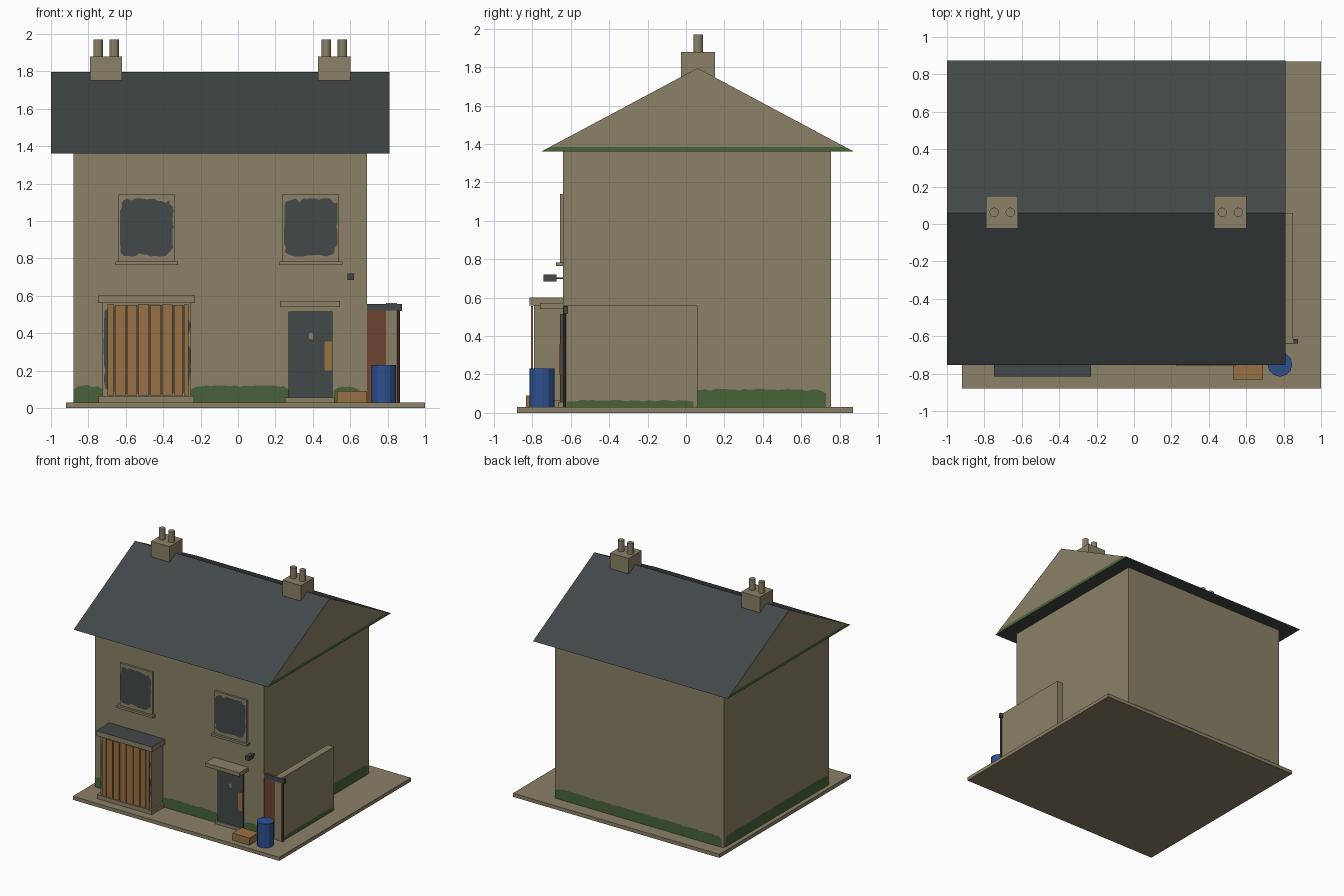
import bpy, bmesh, math, random
from mathutils import Vector

random.seed(4)
cube = bpy.data.objects.get("Cube")
if cube:
    bpy.data.objects.remove(cube, do_unlink=True)


def material(name, rgb):
    lin = [((c / 255 + 0.055) / 1.055) ** 2.4 for c in rgb]
    m = bpy.data.materials.new(name)
    m.use_nodes = True
    m.diffuse_color = (*lin, 1)
    m.node_tree.nodes["Principled BSDF"].inputs["Base Color"].default_value = (*lin, 1)
    return m


STONE = material("sandy stone", (139, 129, 103))
SLATE = material("dark slate", (66, 72, 73))
MOSS = material("moss green", (72, 100, 56))
WOOD = material("orange wood", (152, 113, 68))
RUST = material("red brown", (110, 68, 48))
BLUE = material("barrel blue", (45, 80, 143))


def finish(name, bm, *mats):
    me = bpy.data.meshes.new(name)
    bm.normal_update()
    bm.to_mesh(me)
    bm.free()
    for m in mats:
        me.materials.append(m)
    ob = bpy.data.objects.new(name, me)
    bpy.context.collection.objects.link(ob)
    return ob


def box(name, x, y, z, *mats):
    """Box from (low, high) ranges; a second material goes on the top face."""
    bm = bmesh.new()
    bmesh.ops.create_cube(bm, size=1)
    for v in bm.verts:
        v.co = [r[0] if c < 0 else r[1] for r, c in zip((x, y, z), v.co)]
    bm.normal_update()
    for f in bm.faces:
        f.material_index = int(len(mats) > 1 and f.normal.z > 0.5)
    return finish(name, bm, *mats)


def cylinder(name, x, y, z, radius, sides, mat):
    bm = bmesh.new()
    bmesh.ops.create_cone(bm, cap_ends=True, segments=sides, radius1=radius,
                          radius2=radius, depth=z[1] - z[0])
    bmesh.ops.translate(bm, verts=bm.verts, vec=(x, y, sum(z) / 2))
    return finish(name, bm, mat)


def panel(name, outline, origin, along, mat):
    """Flat upright sheet drawn in (distance along wall, height)."""
    bm = bmesh.new()
    o, u = Vector(origin), Vector(along)
    bm.faces.new([bm.verts.new(o + u * a + Vector((0, 0, h))) for a, h in outline])
    bmesh.ops.triangulate(bm, faces=bm.faces[:])
    return finish(name, bm, mat)


def moss(name, length, height, origin, along):
    """Low growth with a lumpy top edge."""
    n = max(4, int(length / 0.025))
    top = [(length * i / n, height - 0.012 * abs(math.sin(i * 1.1)) * random.random())
           for i in range(n, -1, -1)]
    top[0] = (length, height * 0.75)
    top[-1] = (0, height * 0.75)
    panel(name, [(0, 0), (length, 0)] + top, origin, along, MOSS)


def ragged(w, h, depth):
    """Rectangle outline whose edge is chipped inwards."""
    corners = [(0, 0), (w, 0), (w, h), (0, h)]
    pts = []
    for k in range(4):
        a, b = Vector(corners[k]), Vector(corners[(k + 1) % 4])
        d = (b - a).normalized()
        inward = Vector((-d.y, d.x))
        n = 14
        for i in range(1, n):
            chip = depth * random.random() ** 3
            if i < 3 or i > n - 3:
                chip += depth * 0.5 * random.random()
            pts.append(a.lerp(b, i / n) + inward * chip)
    return pts


# Ground and walls
FRONT, BACK, LEFT, RIGHT = -0.64, 0.755, 0.69, -0.88
box("ground_slab", (-0.92, 1.0), (-0.88, 0.87), (0, 0.03), STONE)
box("house_walls", (RIGHT, LEFT), (FRONT, BACK), (0.03, 1.37), STONE)

# Gabled roof: slate slopes and underside, stone ends with a mossy foot
X0, X1, RIDGE, EAVE, TOP = -1.0, 0.81, 0.06, 1.36, 1.795
bm = bmesh.new()
profile = [(-0.755, EAVE), (0.875, EAVE), (RIDGE, TOP)]
ends = [[bm.verts.new((x, y, z)) for y, z in profile] for x in (X0, X1)]
bm.faces.new(ends[0][::-1])
bm.faces.new(ends[1])
for i in range(3):
    j = (i + 1) % 3
    bm.faces.new((ends[0][i], ends[0][j], ends[1][j], ends[1][i]))
bmesh.ops.recalc_face_normals(bm, faces=bm.faces[:])
bmesh.ops.bisect_plane(bm, geom=bm.verts[:] + bm.edges[:] + bm.faces[:],
                       plane_co=(0, 0, EAVE + 0.025), plane_no=(0, 0, 1))
bm.normal_update()
for f in bm.faces:
    if abs(f.normal.x) > 0.9:
        f.material_index = 2 if f.calc_center_median().z < EAVE + 0.025 else 1
finish("roof", bm, SLATE, STONE, MOSS)

# Chimneys with paired pots
for side, x in (("right", -0.705), ("left", 0.515)):
    box(side + "_chimney", (x - 0.086, x + 0.086), (-0.025, 0.15), (1.75, 1.88), STONE)
    for k, dx in enumerate((-0.043, 0.043)):
        cylinder(f"{side}_chimney_pot_{k + 1}", x + dx, 0.063, (1.87, 1.97), 0.025, 12, STONE)

# Upper windows
for side, x in (("right", -0.488), ("left", 0.39)):
    box(side + "_window_frame", (x - 0.151, x + 0.151), (-0.657, FRONT), (0.78, 1.14), STONE)
    box(side + "_window_sill", (x - 0.168, x + 0.168), (-0.676, FRONT), (0.765, 0.784), STONE)
    panel(side + "_window_glass", ragged(0.286, 0.31, 0.022),
          (x - 0.143, -0.66, 0.81), (1, 0, 0), SLATE)

# Boarded bay window
box("bay_walls", (-0.725, -0.25), (-0.792, FRONT), (0.03, 0.57), STONE)
box("bay_roof", (-0.748, -0.23), (-0.815, FRONT), (0.56, 0.602), STONE, SLATE)
box("bay_sill", (-0.745, -0.235), (-0.81, FRONT), (0.03, 0.065), STONE)
panel("bay_glass", ragged(0.468, 0.485, 0.02), (-0.72, -0.795, 0.067), (1, 0, 0), SLATE)
seams = (-0.702, -0.66, -0.597, -0.537, -0.473, -0.41, -0.346, -0.292, -0.262)
for k, (a, b) in enumerate(zip(seams, seams[1:])):
    box(f"bay_board_{k + 1}", (a + 0.003, b - 0.003), (-0.806, -0.797),
        (0.066, 0.556 - 0.008 * random.random()), WOOD)

# Front door
box("door", (0.27, 0.505), (-0.655, FRONT), (0.05, 0.515), SLATE)
box("door_step", (0.25, 0.517), (-0.665, FRONT), (0.03, 0.056), STONE)
box("door_canopy", (0.225, 0.545), (-0.76, FRONT), (0.54, 0.572), STONE)
box("door_patch", (0.462, 0.503), (-0.661, -0.655), (0.2, 0.355), WOOD)
panel("door_knocker", [(0.38, 0.37), (0.4, 0.365), (0.402, 0.395), (0.39, 0.405), (0.379, 0.395)],
      (0, -0.658, 0), (1, 0, 0), STONE)

# Wall lamp
box("lamp", (0.585, 0.621), (-0.743, -0.675), (0.684, 0.72), SLATE)
box("lamp_arm", (0.599, 0.607), (-0.68, FRONT), (0.697, 0.705), SLATE)

# Side yard wall, gate and drainpipe
box("yard_wall", (0.79, 0.85), (-0.635, 0.06), (0.03, 0.56), STONE)
box("yard_gate", (LEFT, 0.79), (-0.632, -0.615), (0.03, 0.52), RUST)
box("gate_lintel", (LEFT, 0.845), (-0.639, -0.615), (0.52, 0.557), SLATE)
cylinder("drainpipe", 0.859, -0.632, (0.03, 0.53), 0.008, 8, RUST)
box("drain_hopper", (0.846, 0.876), (-0.638, -0.615), (0.518, 0.556), SLATE)

# Barrel and crate
cylinder("barrel", 0.78, -0.75, (0.03, 0.23), 0.066, 12, BLUE)
box("crate", (0.53, 0.69), (-0.832, -0.71), (0.03, 0.09), WOOD)

# Moss along the foot of every wall
GAP, Z = 0.004, 0.03
moss("front_moss_right", 0.155, 0.092, (RIGHT, FRONT - GAP, Z), (1, 0, 0))
moss("front_moss_middle", 0.52, 0.092, (-0.25, FRONT - GAP, Z), (1, 0, 0))
moss("front_moss_left", 0.14, 0.085, (0.51, FRONT - GAP, Z), (1, 0, 0))
moss("left_wall_moss", 1.36, 0.095, (LEFT + GAP, -0.63, Z), (0, 1, 0))
moss("back_wall_moss", 1.54, 0.092, (LEFT - 0.01, BACK + GAP, Z), (-1, 0, 0))
moss("right_wall_moss", 1.36, 0.095, (RIGHT - GAP, BACK - 0.02, Z), (0, -1, 0))
moss("yard_wall_moss", 0.66, 0.038, (0.85 + GAP, -0.62, Z), (0, 1, 0))
